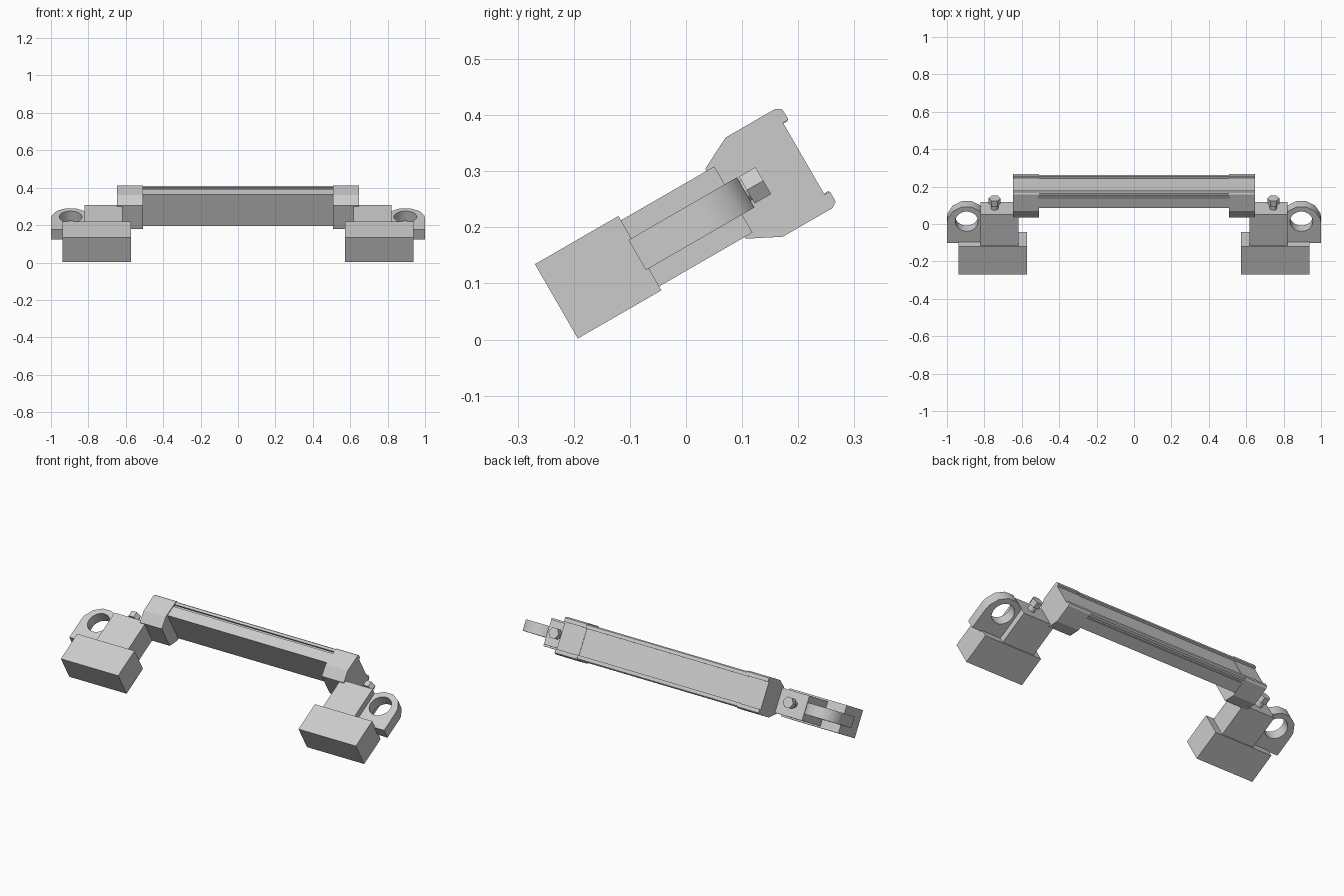
import bpy, bmesh, math
from math import cos, sin, radians

cube = bpy.data.objects.get("Cube")
if cube:
    bpy.data.objects.remove(cube)

TILT = radians(30)   # the whole assembly leans back about x
MID = 0.1745         # middle height of the bar in the leaning frame

grey = bpy.data.materials.new("light_grey")
grey.use_nodes = True
grey.diffuse_color = (0.6, 0.6, 0.6, 1)
grey.node_tree.nodes["Principled BSDF"].inputs["Base Color"].default_value = (0.6, 0.6, 0.6, 1)


def prism(name, outline, axis, lo, hi, side=1):
    """Extrude a 2D outline along one axis; side=-1 builds the mirrored twin."""
    def place(a, b, t):
        x, y, z = {"x": (t, a, b), "y": (a, t, b), "z": (a, b, t)}[axis]
        return (side * x, y, z)
    bm = bmesh.new()
    rings = [[bm.verts.new(place(a, b, t)) for a, b in outline] for t in (lo, hi)]
    n = len(outline)
    for ring in rings:
        bm.faces.new(ring)
    for i in range(n):
        j = (i + 1) % n
        bm.faces.new((rings[0][i], rings[0][j], rings[1][j], rings[1][i]))
    bmesh.ops.recalc_face_normals(bm, faces=bm.faces)
    mesh = bpy.data.meshes.new(name)
    bm.to_mesh(mesh)
    bm.free()
    mesh.materials.append(grey)
    obj = bpy.data.objects.new(name, mesh)
    obj.rotation_euler.x = TILT
    bpy.context.collection.objects.link(obj)
    return obj


def box(name, x, y, z, side):
    return prism(name, [(x[0], y[0]), (x[1], y[0]), (x[1], y[1]), (x[0], y[1])], "z", *z, side)


def circle(cx, cy, r, n):
    return [(cx + r * cos(math.tau * i / n), cy + r * sin(math.tau * i / n)) for i in range(n)]


def symmetric(half):
    """Complete an upper half profile (depth, height above MID) with its reflection."""
    return [(u, MID + h) for u, h in half] + [(u, MID - h) for u, h in reversed(half)]


def select_only(obj):
    bpy.ops.object.select_all(action="DESELECT")
    obj.select_set(True)
    bpy.context.view_layer.objects.active = obj


# Long bar: lipped rear channel and a narrow groove along top and bottom
bar = symmetric([(0.255, 0.097), (0.318, 0.097), (0.318, 0.087), (0.331, 0.087),
                 (0.331, 0.097), (0.346, 0.097), (0.352, 0.091), (0.352, 0.072), (0.341, 0.072)])
prism("long_bar", bar, "x", -0.52, 0.52)

cap = symmetric([(0.182, 0.072), (0.241, 0.102), (0.343, 0.102), (0.354, 0.095),
                 (0.354, 0.074), (0.343, 0.074)])

for side, label in ((1, "left"), (-1, "right")):
    # End cap and mounting blocks
    prism(label + "_end_cap", cap, "x", 0.508, 0.648, side)
    box(label + "_front_block", (0.573, 0.937), (-0.166, 0.006), (0.098, 0.251), side)
    box(label + "_middle_block", (0.618, 0.82), (0.003, 0.198), (0.106, 0.242), side)

    # Rounded lug with a through hole
    cx, cy, r = 0.895, 0.122, 0.105
    arc = [(cx + r * cos(radians(a)), cy + r * sin(radians(a)))
           for a in (0, 15, 45, 75, 105, 135, 165, 180)]
    lug = prism(label + "_lug", [(cx - r, 0), (cx + r, 0)] + arc, "z", 0.143, 0.205, side)
    cutter = prism("hole_cutter", circle(cx, cy + 0.012, 0.061, 32), "z", 0.1, 0.25, side)
    cutter.hide_render = True
    bpy.context.view_layer.update()
    select_only(lug)
    hole = lug.modifiers.new("hole", "BOOLEAN")
    hole.operation = "DIFFERENCE"
    hole.solver = "EXACT"
    hole.object = cutter
    bpy.ops.object.modifier_apply(modifier="hole")
    bpy.data.objects.remove(cutter)
    bpy.ops.object.shade_smooth_by_angle(angle=radians(35))

    # Hex bolt at the back of the middle block
    prism(label + "_bolt_shaft", circle(0.745, 0.1765, 0.02, 12), "y", 0.19, 0.23, side)
    prism(label + "_bolt_head", circle(0.745, 0.1765, 0.032, 6), "y", 0.227, 0.261, side)
